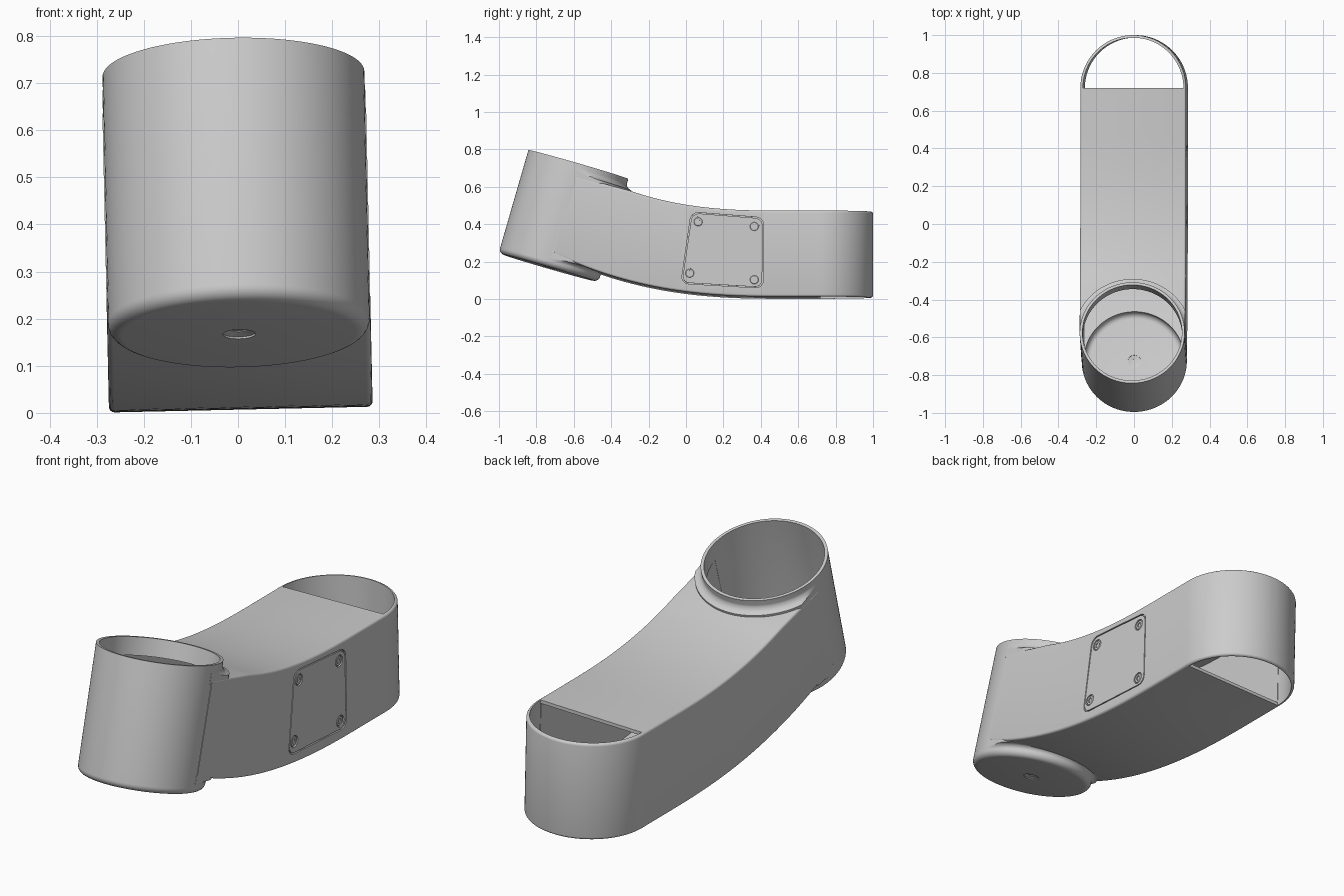
import bpy
import bmesh
from math import sin, cos, pi, radians
from mathutils import Matrix, Vector

if "Cube" in bpy.data.objects:
    bpy.data.objects.remove(bpy.data.objects["Cube"])

grey = bpy.data.materials.new("light_grey")
grey.use_nodes = True
COLOUR = (0.6, 0.6, 0.6, 1)
grey.diffuse_color = COLOUR
grey.node_tree.nodes["Principled BSDF"].inputs["Base Color"].default_value = COLOUR

OUT, INN, WALL, REAR = 0.28, 0.264, 0.016, 0.72
CUP_R, CUP_H = 0.278, 0.575
CUP = Matrix.Translation((0, -0.735, 0.17)) @ Matrix.Rotation(radians(-16.1), 4, "X")


def make(name, bm, matrix=Matrix()):
    bm.normal_update()
    bmesh.ops.recalc_face_normals(bm, faces=bm.faces[:])
    if bm.calc_volume(signed=True) < 0:
        bmesh.ops.reverse_faces(bm, faces=bm.faces[:])
    mesh = bpy.data.meshes.new(name)
    bm.to_mesh(mesh)
    bm.free()
    mesh.transform(matrix)
    mesh.materials.append(grey)
    obj = bpy.data.objects.new(name, mesh)
    bpy.context.collection.objects.link(obj)
    return obj


def volume(mesh):
    bm = bmesh.new()
    bm.from_mesh(mesh)
    result = bm.calc_volume(signed=True)
    bm.free()
    return result


def combine(target, other, operation):
    """Apply a boolean, taking the first solver that gives a sound solid."""
    before, added = volume(target.data), volume(other.data)
    tried = []
    for solver in ("MANIFOLD", "EXACT", "FLOAT"):
        mod = target.modifiers.new("combine", "BOOLEAN")
        mod.operation, mod.object, mod.solver = operation, other, solver
        graph = bpy.context.evaluated_depsgraph_get()
        mesh = bpy.data.meshes.new_from_object(target.evaluated_get(graph))
        target.modifiers.clear()
        after = volume(mesh)
        tried.append((solver, after, len(mesh.polygons)))
        if operation == "UNION":
            sound = max(before, added) < after < before + added
        else:
            sound = max(0, before - added) < after < before
        if sound:
            target.data = mesh
            bpy.data.objects.remove(other)
            return
    raise RuntimeError(f"{target.name} {operation} {other.name}: {before} {added} {tried}")


def skin(name, rings, matrix=Matrix()):
    """Closed solid through equal rings of points, with flat end caps."""
    bm = bmesh.new()
    loops = [[bm.verts.new(p) for p in ring] for ring in rings]
    n = len(loops[0])
    for a, b in zip(loops, loops[1:]):
        for i in range(n):
            j = (i + 1) % n
            bm.faces.new((a[i], a[j], b[j], b[i]))
    bm.faces.new(loops[0][::-1])
    bm.faces.new(loops[-1])
    return make(name, bm, matrix)


def lathe(name, profile, matrix=Matrix(), sides=96):
    turn = [2 * pi * i / sides for i in range(sides)]
    return skin(name, [[(r * cos(a), r * sin(a), z) for a in turn] for r, z in profile], matrix)


def rounded(r, radius, z=0, steps=6):
    """Profile points of a rounded bottom edge."""
    arc = [pi / 2 * i / steps for i in range(steps + 1)]
    return [(r - radius + radius * sin(a), z + radius - radius * cos(a)) for a in arc]


# Side profile of the arm
def top(y):
    d = max(0, 0.5 - max(y, -0.3))
    return 0.47 + 0.19 * d ** 2.6 + 0.27 * max(0, -0.3 - y)


def bottom(y):
    return 0.01 + 0.145 * max(0, 0.5 - y) ** 2.5


def arm_solid(name, radius, rear_angles, layers, gap=0):
    """Layers of a plan outline; each layer is (inset, height fraction, height offset)."""
    stations = [(-0.645 + (REAR + 0.645) * i / 36, 0) for i in range(37)]
    stations += [(REAR, radians(a)) for a in rear_angles]
    bm = bmesh.new()
    loops = []
    for inset, f, lift in layers:
        left, right = [], []
        for base, t in stations:
            y = base + (radius - inset) * sin(t)
            x = (radius - inset) * cos(t)
            y += 0.12 * min(1, max(0, -y / 0.645)) * (f - 0.5)
            low, high = bottom(y) + gap, top(y) - gap
            z = low + (high - low) * f + lift
            left.append(bm.verts.new((x, y, z)))
            right.append(bm.verts.new((-x, y, z)))
        loops.append((left, right))
    for (left, right), step in ((loops[0], -1), (loops[-1], 1)):
        for i in range(len(left) - 1):
            bm.faces.new((left[i], left[i + 1], right[i + 1], right[i])[::step])
    for a, b in zip(loops, loops[1:]):
        ra, rb = a[0] + a[1][::-1], b[0] + b[1][::-1]
        for i in range(len(ra)):
            j = (i + 1) % len(ra)
            bm.faces.new((ra[i], ra[j], rb[j], rb[i]))
    return make(name, bm)


def flare(name, z_tip, direction, radius):
    """Concave blend between cup and arm, on the arm's side of the cup."""
    arc = [pi / 2 * i / 6 for i in range(7)]
    profile = [(0.277 + radius * (1 - cos(a)), z_tip + direction * radius * sin(a)) for a in arc]
    profile.append((0.277 + radius, z_tip + direction * (radius + 0.03)))
    rings = []
    for r, z in profile:
        turn = [pi * i / 48 for i in range(49)]
        rings.append([(max(-0.279, min(0.279, r * cos(a))), r * sin(a), z) for a in turn])
    return skin(name, rings, CUP)


def plate_solid(name, x0, x1, shrink):
    corners = [Vector(c) for c in ((-0.027, 0.08), (0.412, 0.055), (0.415, 0.432), (0.028, 0.462))]
    mid = sum(corners, Vector((0, 0))) / 4
    bm = bmesh.new()
    verts = []
    for c in corners:
        d = c - mid
        d -= Vector((shrink if d.x > 0 else -shrink, shrink if d.y > 0 else -shrink))
        verts.append(bm.verts.new((x0, mid.x + d.x, mid.y + d.y)))
    bm.faces.new(verts)
    bmesh.ops.bevel(bm, geom=bm.verts[:], offset=0.04, segments=6, profile=0.5, affect="VERTICES")
    outline = [v.co.copy() for v in bm.faces[:][0].verts]
    bm.free()
    return skin(name, [[(x, p.y, p.z) for p in outline] for x in (x0, x1)])


# Outer shell: arm with rounded edges, cup and blends
steps = [pi / 2 * i / 4 for i in range(5)]
EDGE = 0.012
layers = [(EDGE * (1 - sin(a)), 0, EDGE * (1 - cos(a))) for a in steps]
layers += [(inset, 1, -lift) for inset, _, lift in layers[::-1]]
shell = arm_solid("hollow_arm", OUT, range(3, 90, 3), layers)
combine(shell, lathe("cup", rounded(CUP_R, 0.03) + [(CUP_R, CUP_H)], CUP), "UNION")
combine(shell, flare("upper_blend", 0.555, -1, 0.035), "UNION")
combine(shell, flare("lower_blend", 0.03, 1, 0.025), "UNION")

# Hollow: channel, open cup and open rear half-round
hollow = arm_solid("channel", INN, (2,), [(0, 0, 0), (0, 1, 0)], WALL)
cup_hollow = rounded(0.2635, 0.03, 0.025) + [(0.2635, CUP_H + 0.1)]
combine(hollow, lathe("cup_hollow", cup_hollow, CUP), "UNION")
half = [pi * i / 60 for i in range(61)]
opening = [[(0.266 * cos(a), REAR + 0.266 * sin(a), z) for a in half] for z in (-0.1, 0.7)]
combine(hollow, skin("rear_opening", opening), "UNION")
combine(shell, hollow, "DIFFERENCE")

# Hole through the cup floor, countersunk on both faces
hole = [(0.035, -0.02), (0.035, 0.004), (0.016, 0.01), (0.016, 0.018), (0.035, 0.022), (0.035, 0.05)]
combine(shell, lathe("floor_hole", hole, CUP, 32), "DIFFERENCE")
plug = lathe("floor_plug", [(0.0165, 0.012), (0.0165, 0.016)], CUP, 32)

# Flush access plate with four socket screws on the left side
combine(shell, plate_solid("plate_recess", 0.27, 0.3, 0), "DIFFERENCE")
plate = plate_solid("access_plate", 0.269, 0.2795, 0.005)
parts = [shell, plug, plate]
for y, z in ((0.065, 0.41), (0.365, 0.385), (0.02, 0.135), (0.365, 0.1)):
    place = Matrix.Translation((0.269, y, z)) @ Matrix.Rotation(pi / 2, 4, "Y")
    combine(plate, lathe("bore", [(0.027, 0.003), (0.027, 0.03)], place, 32), "DIFFERENCE")
    screw = lathe("plate_screw", [(0.023, 0.001), (0.023, 0.007), (0.021, 0.009)], place, 32)
    combine(screw, lathe("socket", [(0.013, 0.004), (0.013, 0.03)], place, 6), "DIFFERENCE")
    parts.append(screw)

# Slight roll of the whole arm, then smooth shading with sharp edges kept
pivot = Matrix.Translation((0.006, 0, 0.007))
roll = pivot @ Matrix.Rotation(-0.022, 4, "Y")
bpy.ops.object.select_all(action="DESELECT")
for part in parts:
    part.data.transform(roll @ Matrix.Translation((0, 0, -0.01)))
    part.select_set(True)
    bpy.context.view_layer.objects.active = part
bpy.ops.object.shade_smooth_by_angle(angle=radians(30))
